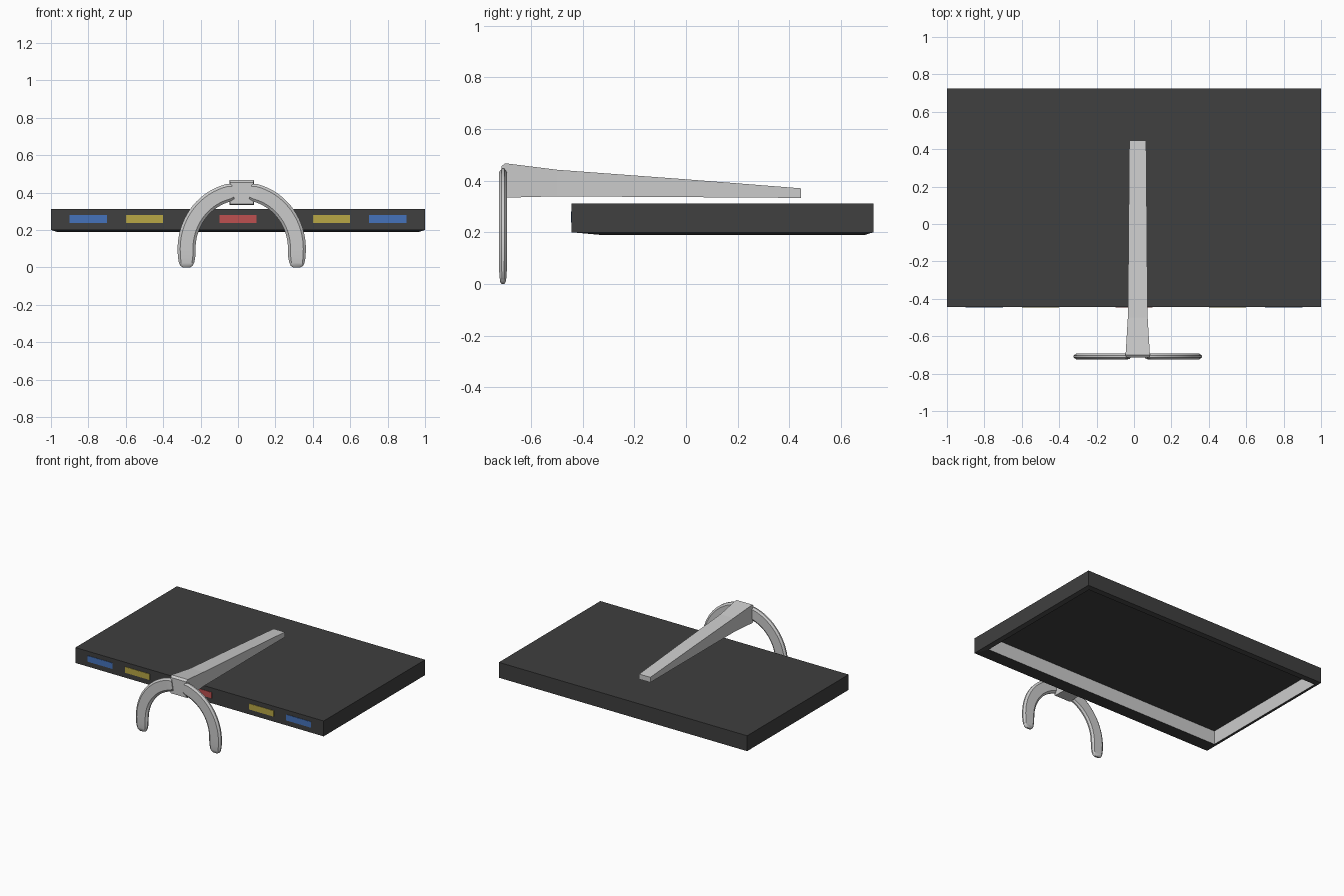
import bpy, bmesh, math

if "Cube" in bpy.data.objects:
    bpy.data.objects.remove(bpy.data.objects["Cube"])


def material(name, rgb):
    m = bpy.data.materials.new(name)
    m.diffuse_color = (*rgb, 1)
    m.use_nodes = True
    m.node_tree.nodes["Principled BSDF"].inputs["Base Color"].default_value = m.diffuse_color
    return m


def loft(name, rings, start=False, end=False, mat=None, closed=False, smooth=False):
    """Skin a list of equal-sized point rings, with optional end caps."""
    bm = bmesh.new()
    vr = [[bm.verts.new(p) for p in r] for r in rings]
    n = len(rings[0])
    for a, b in zip(vr, vr[1:]):
        for i in range(n):
            j = (i + 1) % n
            bm.faces.new((a[i], a[j], b[j], b[i]))
    if start:
        bm.faces.new(vr[0][::-1])
    if end:
        bm.faces.new(vr[-1])
    if closed:
        bmesh.ops.recalc_face_normals(bm, faces=bm.faces[:])
    me = bpy.data.meshes.new(name)
    bm.to_mesh(me)
    bm.free()
    ob = bpy.data.objects.new(name, me)
    bpy.context.collection.objects.link(ob)
    if mat:
        me.materials.append(mat)
    if smooth:
        bpy.ops.object.select_all(action='DESELECT')
        ob.select_set(True)
        bpy.context.view_layer.objects.active = ob
        bpy.ops.object.shade_smooth_by_angle(angle=math.radians(35))
    return ob


def rect(x, y0, y1, z):
    return [(-x, y0, z), (x, y0, z), (x, y1, z), (-x, y1, z)]


dark = material("dark_plastic", (0.05, 0.05, 0.05))
blue = material("blue", (0.06, 0.17, 0.5))
yellow = material("yellow", (0.48, 0.39, 0.06))
red = material("red", (0.51, 0.08, 0.08))

# Display housing, lying face down, with a shallow sloped bezel
lip = rect(0.97, -0.333, 0.694, 0.19)
floor = rect(0.97, -0.333, 0.694, 0.29)
loft("display_housing", [lip, rect(1, -0.443, 0.725, 0.2), rect(1, -0.443, 0.725, 0.312)],
     end=True, mat=dark)

# Recess walls and the sunken screen
loft("screen_surround", [floor, lip])
loft("screen", [floor], start=True, mat=dark)

# Coloured strips along the front edge
for i, (x, m) in enumerate([(-0.8, blue), (-0.5, yellow), (0, red), (0.5, yellow), (0.8, blue)]):
    ring = lambda y: [(x - 0.1, y, 0.237), (x + 0.1, y, 0.237), (x + 0.1, y, 0.28), (x - 0.1, y, 0.28)]
    loft(f"front_strip_{i + 1}", [ring(-0.446), ring(-0.442)], True, True, m, closed=True)

# Tapering stand arm: y, half width, bottom z, top z
CX = 0.02
stations = [(-0.715, 0.063, 0.34, 0.455), (-0.7, 0.065, 0.334, 0.467), (-0.5, 0.053, 0.339, 0.442),
            (0, 0.049, 0.336, 0.405), (0.446, 0.045, 0.333, 0.37)]
loft("stand_arm", [[(CX - w, y, b), (CX + w, y, b), (CX + w, y, t), (CX - w, y, t)]
                   for y, w, b, t in stations], True, True, closed=True)

# Curved stand legs: flattened octagon swept along a quarter ellipse and down to a rounded foot
section = [(0.048, -0.005), (0.048, 0.005), (0.034, 0.0155), (-0.034, 0.0155),
           (-0.048, 0.005), (-0.048, -0.005), (-0.034, -0.0155), (0.034, -0.0155)]
A, B, Z0, Y = 0.295, 0.308, 0.1, -0.7085
path = []  # offset, z, normal x, normal z, scale
for k in range(19):
    t = math.radians(81 * (1 - k / 18))
    nx, nz = B * math.cos(t), A * math.sin(t)
    d = math.hypot(nx, nz)
    path.append((A * math.cos(t), Z0 + B * math.sin(t), nx / d, nz / d, 0.85 if k == 0 else 1))
path += [(A, 0.055, 1, 0, 0.97), (A, 0.025, 1, 0, 0.85), (A, 0.008, 1, 0, 0.68), (A, 0, 1, 0, 0.4)]
for side, s in (("left", -1), ("right", 1)):
    loft(f"stand_leg_{side}",
         [[(CX + s * (px + nx * u * k), Y + v * k, pz + nz * u * k) for u, v in section]
          for px, pz, nx, nz, k in path],
         True, True, closed=True, smooth=True)
